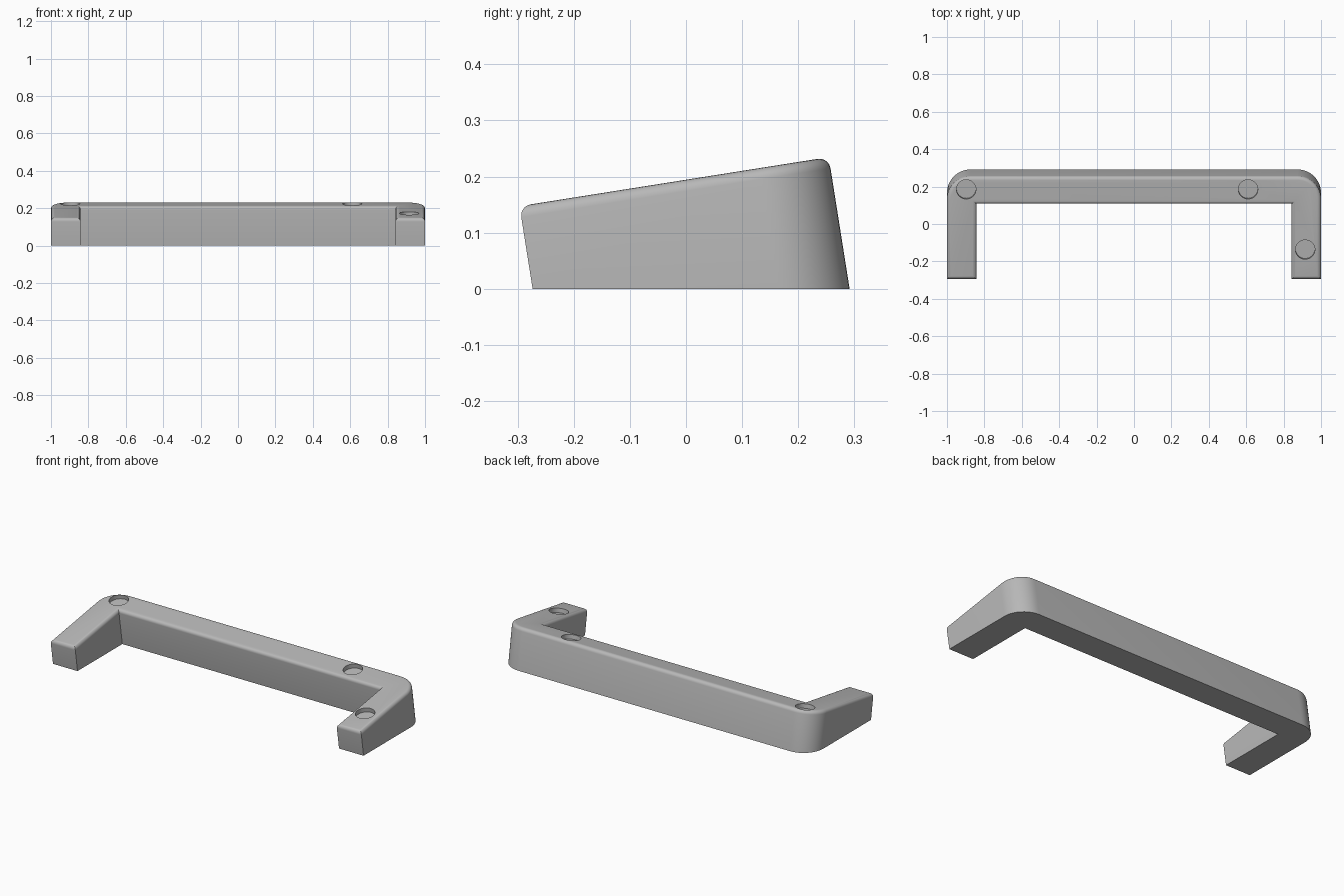
import bpy, bmesh, math
from mathutils import Matrix, Vector

cube = bpy.data.objects.get("Cube")
if cube:
    bpy.data.objects.remove(cube)

TILT = Matrix.Rotation(math.radians(9), 4, 'X')
TOP = 0.192                  # height of the top face along the tilted normal
FRONT, BACK, INNER = -0.27, 0.288, 0.137
LEG_IN, CORNER, ROUND = 0.842, 0.125, 0.02
HOLES = [(-0.897, 0.185), (0.61, 0.185), (0.915, -0.137)]
HOLE_R, HOLE_DEPTH = 0.052, 0.025

grey = bpy.data.materials.new("plain_grey")
grey.use_nodes = True
colour = (0.48, 0.48, 0.48, 1)
grey.diffuse_color = colour
grey.node_tree.nodes["Principled BSDF"].inputs["Base Color"].default_value = colour


def make_object(name, bm):
    mesh = bpy.data.meshes.new(name)
    bmesh.ops.recalc_face_normals(bm, faces=bm.faces)
    bm.to_mesh(mesh)
    bm.free()
    mesh.materials.append(grey)
    obj = bpy.data.objects.new(name, mesh)
    bpy.context.collection.objects.link(obj)
    return obj


# U-shaped outline: right half with a rounded back corner, then mirrored
half = [(LEG_IN, INNER), (LEG_IN, FRONT), (1, FRONT)]
for i in range(13):
    a = math.pi / 2 * i / 12
    half.append((1 - CORNER + CORNER * math.cos(a), BACK - CORNER + CORNER * math.sin(a)))
outline = half + [(-x, y) for x, y in reversed(half)]

# Extrude the outline and round the top edges
bm = bmesh.new()
base = bm.faces.new([bm.verts.new((x, y, -0.1)) for x, y in outline])
ext = bmesh.ops.extrude_face_region(bm, geom=[base], use_keep_orig=True)
top_verts = [v for v in ext["geom"] if isinstance(v, bmesh.types.BMVert)]
bmesh.ops.translate(bm, verts=top_verts, vec=(0, 0, TOP + 0.1))
bmesh.ops.recalc_face_normals(bm, faces=bm.faces)
top_edges = [e for e in bm.edges if all(v.co.z > TOP - 0.001 for v in e.verts)]
bmesh.ops.bevel(bm, geom=top_edges, offset=ROUND, segments=5, profile=0.5, affect='EDGES')

# Tilt the body and cut it flat at the ground
bmesh.ops.transform(bm, matrix=TILT, verts=bm.verts)
bmesh.ops.bisect_plane(bm, geom=bm.verts[:] + bm.edges[:] + bm.faces[:],
                       plane_co=(0, 0, 0), plane_no=(0, 0, -1), clear_outer=True)
bmesh.ops.holes_fill(bm, edges=[e for e in bm.edges if e.is_boundary], sides=0)
body = make_object("tilted_stand", bm)

# Shallow round pockets in the top face
bm = bmesh.new()
slope = math.tan(math.radians(9))
for x, y in HOLES:
    centre = Vector((x, y, TOP / math.cos(math.radians(9)) + y * slope))
    place = Matrix.Translation(centre) @ TILT.to_3x3().to_4x4()
    bmesh.ops.create_cone(bm, cap_ends=True, segments=40, radius1=HOLE_R, radius2=HOLE_R,
                          depth=HOLE_DEPTH * 2, matrix=place)
cutter = make_object("pocket_cutter", bm)
cutter.hide_render = True

bpy.context.view_layer.objects.active = body
body.select_set(True)
cut = body.modifiers.new("pockets", 'BOOLEAN')
cut.operation = 'DIFFERENCE'
cut.solver = 'EXACT'
cut.object = cutter
bpy.ops.object.modifier_apply(modifier=cut.name)
bpy.data.objects.remove(cutter)

bpy.ops.object.select_all(action='DESELECT')
body.select_set(True)
bpy.ops.object.shade_smooth_by_angle(angle=math.radians(30))
